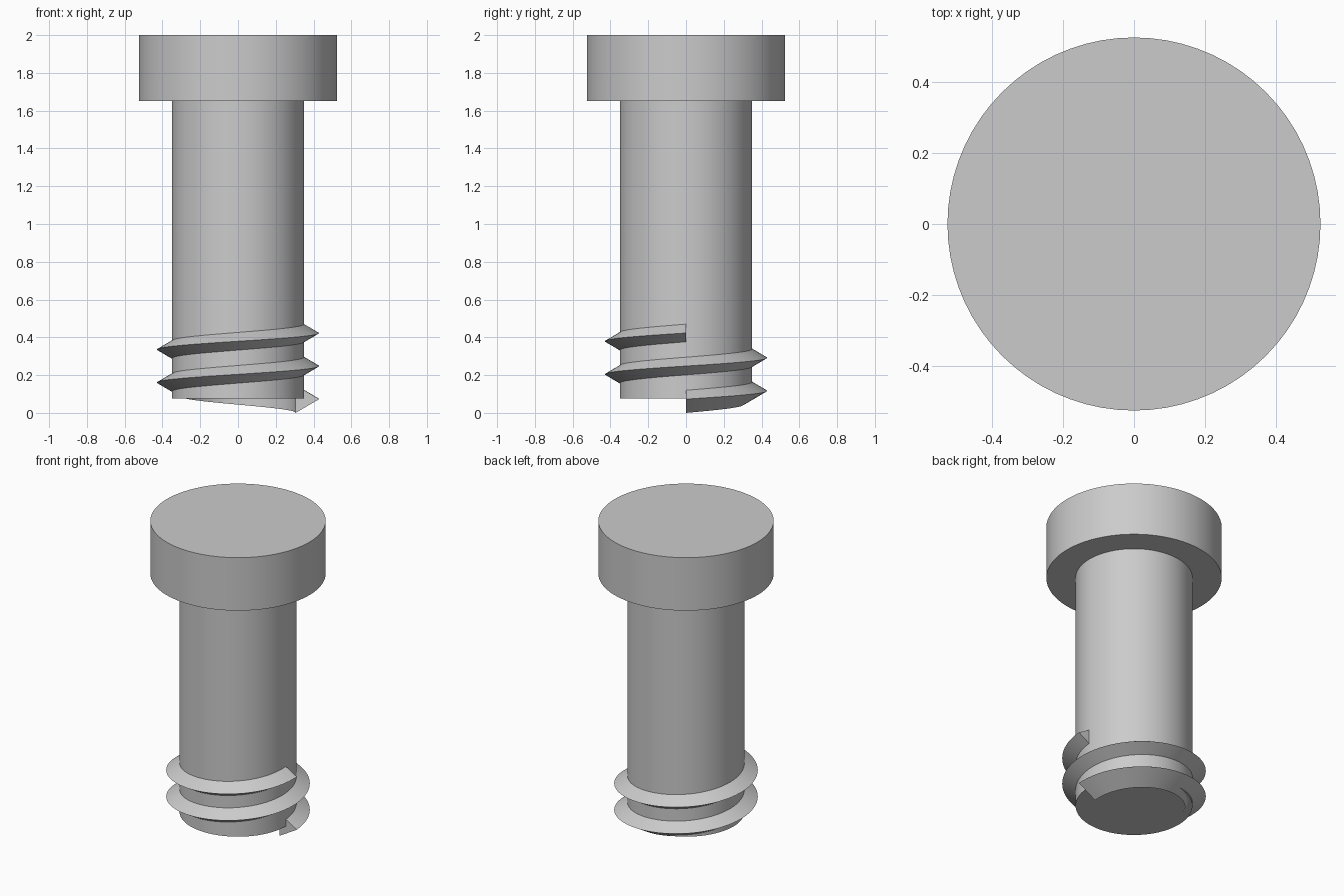
import bpy
import bmesh
from math import cos, sin, tau, radians

default = bpy.data.objects.get("Cube")
if default:
    bpy.data.objects.remove(default, do_unlink=True)

SEGMENTS = 72
PITCH = 0.175
TURNS = 2

steel = bpy.data.materials.new("plain grey")
steel.use_nodes = True
grey = (0.6, 0.6, 0.6, 1)
steel.diffuse_color = grey
steel.node_tree.nodes["Principled BSDF"].inputs["Base Color"].default_value = grey


def finish(name, bm):
    """Turn a bmesh into a smooth-shaded object with crisp edges."""
    bmesh.ops.recalc_face_normals(bm, faces=bm.faces)
    mesh = bpy.data.meshes.new(name)
    bm.to_mesh(mesh)
    bm.free()
    mesh.materials.append(steel)
    obj = bpy.data.objects.new(name, mesh)
    bpy.context.collection.objects.link(obj)
    bpy.ops.object.select_all(action="DESELECT")
    obj.select_set(True)
    bpy.context.view_layer.objects.active = obj
    bpy.ops.object.shade_smooth_by_angle(angle=radians(30))


# Head and shank: one stepped outline, revolved
outline = [(0.35, 0.075), (0.35, 1.65), (0.525, 1.65), (0.525, 2.0)]
bm = bmesh.new()
rings = [[bm.verts.new((r * cos(tau * i / SEGMENTS), r * sin(tau * i / SEGMENTS), z))
          for i in range(SEGMENTS)] for r, z in outline]
for low, high in zip(rings, rings[1:]):
    for i in range(SEGMENTS):
        j = (i + 1) % SEGMENTS
        bm.faces.new((low[i], low[j], high[j], high[i]))
bm.faces.new(rings[0])
bm.faces.new(rings[-1])
finish("head_and_shank", bm)

# Thread: triangular section swept up a right-handed helix, rooted in the shank
section = [(0.305, 0.0), (0.43, 0.073), (0.305, 0.146)]
bm = bmesh.new()
ribs = []
for i in range(SEGMENTS * TURNS + 1):
    a = tau * i / SEGMENTS
    lift = PITCH * i / SEGMENTS
    ribs.append([bm.verts.new((r * cos(a), r * sin(a), z + lift)) for r, z in section])
for a, b in zip(ribs, ribs[1:]):
    for k in range(3):
        n = (k + 1) % 3
        bm.faces.new((a[k], a[n], b[n], b[k]))
bm.faces.new(ribs[0])
bm.faces.new(ribs[-1])
finish("thread", bm)
